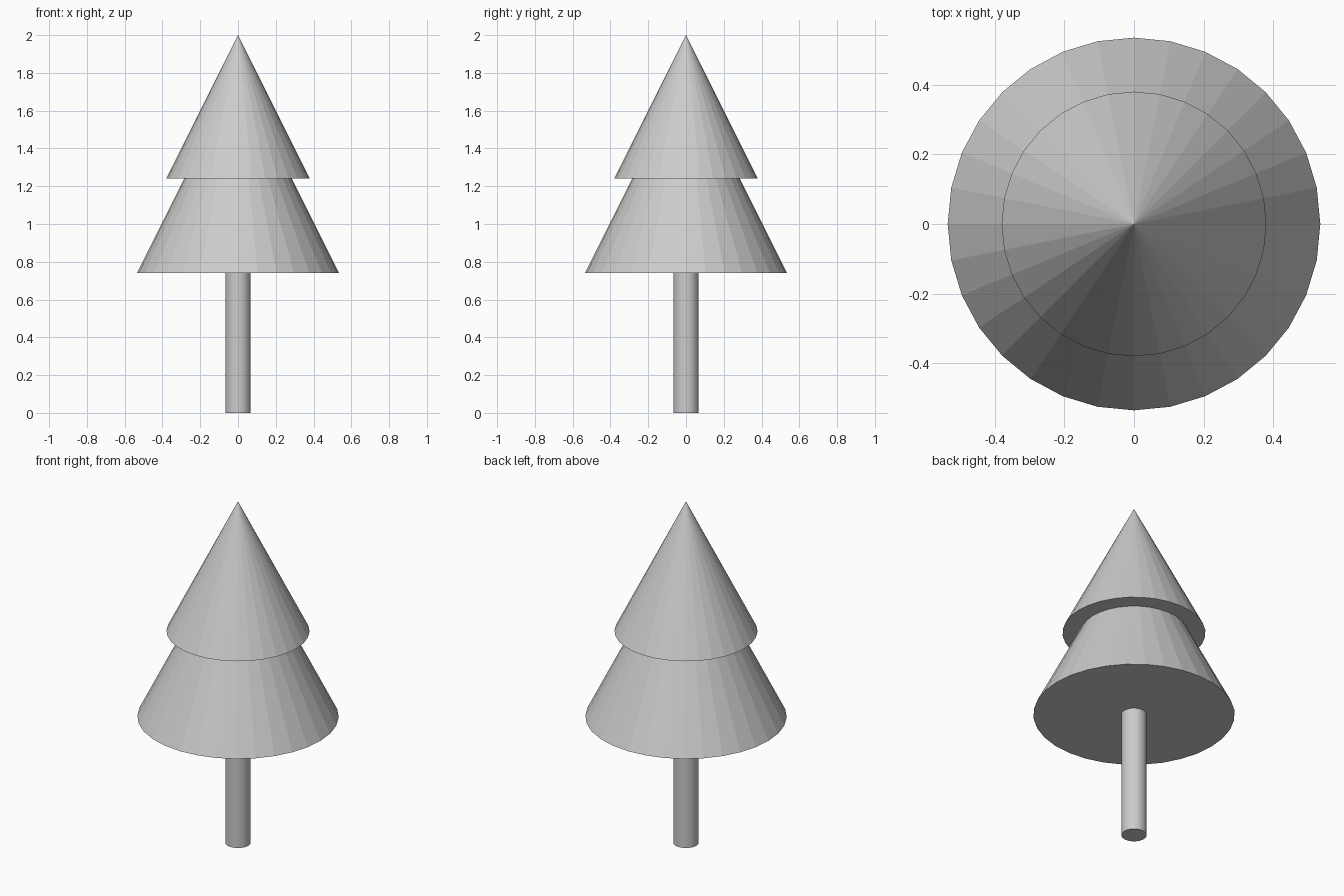
import bpy

if "Cube" in bpy.data.objects:
    bpy.data.objects.remove(bpy.data.objects["Cube"])

SIDES = 32


def tier(name, radius, z_base, z_tip):
    bpy.ops.mesh.primitive_cone_add(vertices=SIDES, radius1=radius, radius2=0,
                                    depth=z_tip - z_base,
                                    location=(0, 0, (z_base + z_tip) / 2))
    bpy.context.object.name = name


# Trunk, just reaching into the foliage
bpy.ops.mesh.primitive_cylinder_add(vertices=SIDES, radius=0.067, depth=0.75,
                                    location=(0, 0, 0.375))
bpy.context.object.name = "trunk"

# Two overlapping foliage cones
tier("lower_foliage", 0.535, 0.74, 1.81)
tier("upper_foliage", 0.38, 1.24, 2.0)
